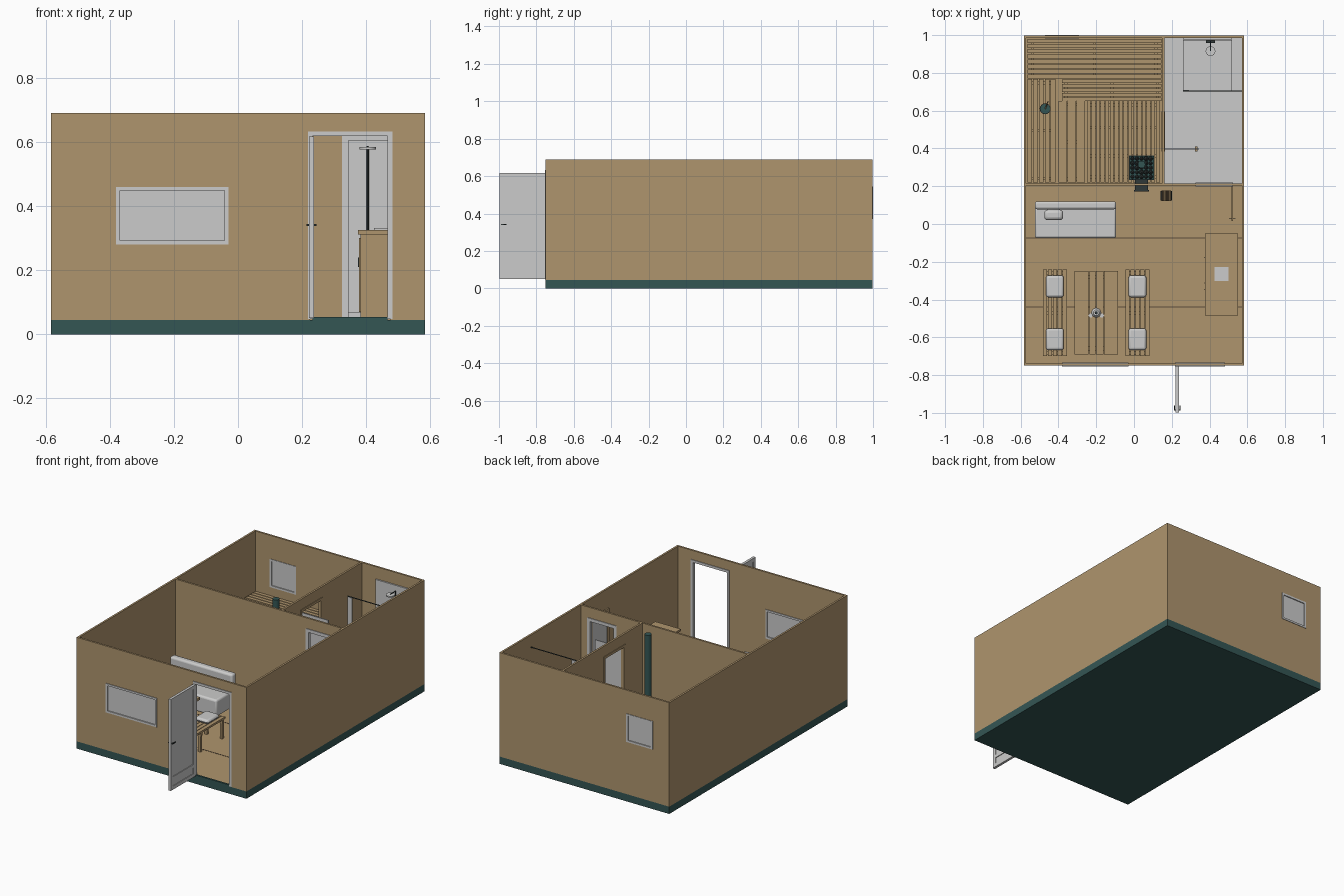
import bpy, bmesh, math, random
from mathutils import Matrix, Vector

if "Cube" in bpy.data.objects:
    bpy.data.objects.remove(bpy.data.objects["Cube"])

random.seed(4)


def material(name, rgb):
    m = bpy.data.materials.new(name)
    m.diffuse_color = (*rgb, 1)
    m.use_nodes = True
    m.node_tree.nodes["Principled BSDF"].inputs["Base Color"].default_value = m.diffuse_color
    return m


WOOD = material("warm wood", (0.43, 0.30, 0.155))
GREY = material("light grey", (0.60, 0.60, 0.595))
TEAL = material("dark teal", (0.034, 0.092, 0.088))
DARK = material("dark metal", (0.03, 0.04, 0.04))
SEAM = material("floor seam", (0.10, 0.07, 0.04))


def finish(name, bm, mat, bevel=0, smooth=False):
    me = bpy.data.meshes.new(name)
    bm.to_mesh(me)
    bm.free()
    me.materials.append(mat)
    ob = bpy.data.objects.new(name, me)
    bpy.context.collection.objects.link(ob)
    if bevel:
        mod = ob.modifiers.new("soft edges", 'BEVEL')
        mod.width, mod.segments = bevel, 3
    if bevel or smooth:
        bpy.context.view_layer.objects.active = ob
        ob.select_set(True)
        bpy.ops.object.shade_smooth_by_angle()
        ob.select_set(False)
    return ob


def boxes(name, mat, *items, bevel=0):
    """Each item is (x0, x1, y0, y1, z0, z1)."""
    bm = bmesh.new()
    for x0, x1, y0, y1, z0, z1 in items:
        mtx = Matrix.Translation(((x0 + x1) / 2, (y0 + y1) / 2, (z0 + z1) / 2))
        mtx = mtx @ Matrix.Diagonal((x1 - x0, y1 - y0, z1 - z0, 1))
        bmesh.ops.create_cube(bm, size=1, matrix=mtx)
    return finish(name, bm, mat, bevel)


def rod(name, mat, a, b, r, r2=None, n=16):
    a, b = Vector(a), Vector(b)
    d = b - a
    bm = bmesh.new()
    mtx = Matrix.Translation((a + b) / 2) @ d.to_track_quat('Z', 'Y').to_matrix().to_4x4()
    bmesh.ops.create_cone(bm, cap_ends=True, segments=n, radius1=r,
                          radius2=r if r2 is None else r2, depth=d.length, matrix=mtx)
    return finish(name, bm, mat, smooth=True)


def span(along_x, a0, a1, t0, t1, z0, z1):
    return (a0, a1, t0, t1, z0, z1) if along_x else (t0, t1, a0, a1, z0, z1)


def wall(name, along_x, a0, a1, t0, t1, openings=()):
    """Wall pieces around openings (start, end, bottom, top)."""
    parts, cur = [], a0
    for s, e, lo, hi in openings:
        parts.append(span(along_x, cur, s, t0, t1, Z0, Z1))
        if lo > Z0:
            parts.append(span(along_x, s, e, t0, t1, Z0, lo))
        parts.append(span(along_x, s, e, t0, t1, hi, Z1))
        cur = e
    parts.append(span(along_x, cur, a1, t0, t1, Z0, Z1))
    boxes(name, WOOD, *parts)


def frame(name, mat, along_x, a0, a1, t0, t1, z0, z1, w, sill=True):
    parts = [span(along_x, a0, a0 + w, t0, t1, z0, z1),
             span(along_x, a1 - w, a1, t0, t1, z0, z1),
             span(along_x, a0 + w, a1 - w, t0, t1, z1 - w, z1)]
    if sill:
        parts.append(span(along_x, a0 + w, a1 - w, t0, t1, z0, z0 + w))
    boxes(name, mat, *parts)


X, Y0, Y1, T = 0.583, -0.75, 0.997, 0.012
Z0, Z1 = 0.045, 0.69

# Foundation and floors
boxes("foundation", TEAL, (-X, X, Y0, Y1, 0, Z0))
boxes("wood_floor", WOOD, (-X + T, X - T, Y0 + T, 0.21, Z0, 0.05),
      (-X + T, 0.155, 0.21, Y1 - T, Z0, 0.05))
boxes("shower_floor", GREY, (0.155, X - T, 0.205, Y1 - T, Z0, 0.05))
boxes("floor_seams", SEAM, *[(-X + T, X - T, y - 0.003, y + 0.003, 0.05, 0.051) for y in (-0.075, -0.44)])

# Walls
wall("front_wall", True, -X, X, Y0, Y0 + T, [(-0.37, -0.04, 0.29, 0.45), (0.225, 0.475, Z0, 0.625)])
wall("back_wall", True, -X, X, Y1 - T, Y1, [(-0.46, -0.30, 0.38, 0.535)])
for name, s in (("left_wall", -1), ("right_wall", 1)):
    x0, x1 = sorted((s * X, s * (X - T)))
    wall(name, False, Y0 + T, Y1 - T, x0, x1)
wall("cross_wall", True, -X + T, X - T, 0.203, 0.215, [(0.33, 0.52, Z0, 0.62)])
wall("partition_wall", False, 0.215, Y1 - T, 0.149, 0.161, [(0.39, 0.59, Z0, 0.62)])

# Windows
frame("front_window_frame", GREY, True, -0.38, -0.03, Y0 - 0.004, Y0 + T + 0.004, 0.28, 0.46, 0.012)
boxes("front_window_pane", GREY, (-0.37, -0.04, Y0 + 0.003, Y0 + 0.009, 0.29, 0.45))
frame("back_window_frame", GREY, True, -0.47, -0.29, Y1 - T - 0.003, Y1 + 0.003, 0.37, 0.545, 0.012)
boxes("back_window_pane", GREY, (-0.46, -0.30, Y1 - 0.009, Y1 - 0.003, 0.38, 0.535))

# Entrance with its open door
frame("entrance_frame", GREY, True, 0.218, 0.482, Y0 - 0.004, Y0 + T + 0.004, 0.048, 0.633, 0.015, False)
boxes("threshold", TEAL, (0.233, 0.467, Y0, Y0 + T, Z0, 0.054))
frame("entrance_door", GREY, False, -0.997, Y0 - 0.004, 0.221, 0.237, 0.05, 0.617, 0.022)
boxes("entrance_door_panel", GREY, (0.225, 0.233, -0.98, -0.77, 0.07, 0.60),
      (0.221, 0.237, -0.98, -0.77, 0.11, 0.13))
boxes("entrance_handle", DARK, (0.213, 0.245, -0.988, -0.982, 0.338, 0.344),
      (0.213, 0.217, -0.988, -0.96, 0.338, 0.344), (0.241, 0.245, -0.988, -0.96, 0.338, 0.344))

# Shower room doorway and open wooden door
frame("shower_doorway_frame", GREY, True, 0.325, 0.525, 0.199, 0.219, 0.05, 0.625, 0.02, False)
frame("shower_room_door", WOOD, False, 0.015, 0.199, 0.515, 0.525, 0.055, 0.61, 0.02)
boxes("shower_door_panel", GREY, (0.518, 0.522, 0.035, 0.18, 0.075, 0.59))
boxes("shower_door_handle", DARK, (0.503, 0.537, 0.028, 0.033, 0.335, 0.341))

# Sauna doorway and open glass door
frame("sauna_doorway_frame", WOOD, False, 0.385, 0.595, 0.145, 0.165, 0.05, 0.625, 0.015, False)
boxes("sauna_glass_door", GREY, (0.165, 0.343, 0.394, 0.400, 0.06, 0.605))
boxes("sauna_door_handle", WOOD, (0.323, 0.335, 0.384, 0.41, 0.32, 0.36))

# Shower
boxes("shower_tray", GREY, (0.26, 0.52, 0.705, 0.975, 0.05, 0.068))
boxes("shower_back_panel", GREY, (0.26, 0.52, 0.976, 0.985, 0.068, 0.615))
boxes("shower_curtain", GREY, (0.26, 0.29, 0.701, 0.709, 0.068, 0.612))
rod("curtain_rail", DARK, (0.26, 0.705, 0.615), (0.571, 0.705, 0.615), 0.003, n=8)
rod("shower_pipe", DARK, (0.405, 0.965, 0.22), (0.405, 0.965, 0.585), 0.004, n=10)
rod("shower_arm", DARK, (0.405, 0.965, 0.585), (0.405, 0.915, 0.585), 0.003, n=8)
rod("shower_head", GREY, (0.405, 0.915, 0.577), (0.405, 0.915, 0.584), 0.026)
boxes("shower_tap", DARK, (0.38, 0.43, 0.958, 0.972, 0.24, 0.252))


# Sauna benches made of evenly spaced slats
def slatted(name, x0, x1, y0, y1, top, count, along_x, fill=0.8, thick=0.012, legs=True):
    lo, hi = (y0, y1) if along_x else (x0, x1)
    a0, a1 = (x0, x1) if along_x else (y0, y1)
    step = (hi - lo) / count
    parts = [span(along_x, a0, a1, lo + i * step, lo + (i + fill) * step, top - thick, top)
             for i in range(count)]
    if legs:
        for k in (0.04, 0.5, 0.96):
            c = a0 + (a1 - a0) * k
            parts.append(span(along_x, c - 0.008, c + 0.008, lo, hi - step * 0.2, top - thick - 0.02, top - thick))
            for b in (lo + 0.002, hi - step * 0.2 - 0.018):
                parts.append(span(along_x, c - 0.008, c + 0.008, b, b + 0.016, 0.05, top - thick - 0.02))
    boxes(name, WOOD, *parts)


slatted("upper_back_bench", -0.565, 0.145, 0.77, 0.985, 0.32, 8, True)
slatted("upper_side_bench", -0.565, -0.41, 0.22, 0.768, 0.32, 5, False)
slatted("lower_back_bench", -0.38, 0.145, 0.65, 0.77, 0.18, 5, True)
slatted("lower_side_bench", -0.40, -0.255, 0.22, 0.65, 0.18, 3, False, 0.93)
slatted("floor_duckboard", -0.25, 0.14, 0.22, 0.65, 0.068, 16, False, 0.85, 0.008, False)
boxes("duckboard_battens", WOOD, *[(-0.25, 0.137, y - 0.008, y + 0.008, 0.05, 0.06) for y in (0.25, 0.36, 0.51, 0.63)])

# Water bucket with ladle
rod("bucket", DARK, (-0.47, 0.61, 0.32), (-0.47, 0.61, 0.365), 0.024, 0.029)
rod("bucket_water", TEAL, (-0.47, 0.61, 0.365), (-0.47, 0.61, 0.367), 0.025)
rod("ladle", WOOD, (-0.47, 0.61, 0.365), (-0.455, 0.65, 0.395), 0.003, n=8)

# Stove with stones, chimney and fire mouth through the wall
boxes("stove_body", TEAL, (-0.025, 0.105, 0.235, 0.36, 0.07, 0.24))
frame("stove_rim", DARK, True, -0.027, 0.107, 0.233, 0.362, 0.05, 0.075, 0.015)
bm = bmesh.new()
for i in range(5):
    for j in range(5):
        p = (-0.008 + i * 0.024, 0.25 + j * 0.024, 0.24 + random.uniform(0, 0.012))
        bmesh.ops.create_icosphere(bm, subdivisions=1, radius=random.uniform(0.011, 0.015),
                                   matrix=Matrix.Translation(p))
finish("stove_stones", bm, DARK)
rod("chimney", TEAL, (0.04, 0.315, 0.24), (0.04, 0.315, 0.69), 0.02)
boxes("fire_mouth", DARK, (0.005, 0.075, 0.18, 0.24, 0.09, 0.17), (0.0, 0.08, 0.172, 0.18, 0.085, 0.175))

# Firewood rack
boxes("firewood_rack", DARK, (0.14, 0.20, 0.125, 0.175, 0.05, 0.06),
      (0.14, 0.144, 0.125, 0.175, 0.06, 0.12), (0.196, 0.20, 0.125, 0.175, 0.06, 0.12))
for i in range(4):
    for k in range(3):
        c = (0.151 + i * 0.0127, 0.07 + k * 0.015)
        rod("firewood_log", WOOD if i % 2 else SEAM, (c[0], 0.122, c[1]), (c[0], 0.178, c[1]), 0.0062, n=8)

# Sofa with pillow
boxes("sofa_seat", GREY, (-0.525, -0.095, -0.075, 0.09, 0.065, 0.17), bevel=0.012)
boxes("sofa_back", GREY, (-0.525, -0.095, 0.078, 0.12, 0.065, 0.27), bevel=0.012)
boxes("sofa_pillow", GREY, (-0.475, -0.375, 0.02, 0.076, 0.17, 0.225), bevel=0.018)

# Dining table, benches and seat cushions
table_x = [(-0.315, -0.24), (-0.236, -0.204), (-0.2, -0.162), (-0.158, -0.085)]
boxes("table_top", WOOD, *[(a, b, -0.69, -0.25, 0.245, 0.26) for a, b in table_x])
boxes("table_legs", WOOD, *[(x, x + 0.022, y, y + 0.022, 0.05, 0.245) for x in (-0.30, -0.122) for y in (-0.67, -0.292)],
      *[(-0.30, -0.10, y, y + 0.022, 0.225, 0.245) for y in (-0.67, -0.292)])
for side, x in (("left", -0.482), ("right", -0.045)):
    slatted(side + "_bench", x, x + 0.13, -0.70, -0.24, 0.18, 5, False, 0.86)
    for y in (-0.33, -0.61):
        cx = x + 0.063
        boxes(side + "_cushion", GREY, (cx - 0.047, cx + 0.047, y - 0.058, y + 0.058, 0.18, 0.206), bevel=0.013)

# Lamp on the table
rod("lamp_base", GREY, (-0.2, -0.47, 0.26), (-0.2, -0.47, 0.275), 0.025, 0.015)
rod("lamp_stem", DARK, (-0.2, -0.47, 0.275), (-0.2, -0.47, 0.315), 0.008)
for s in (-1, 1):
    rod("lamp_dish", GREY, (-0.2 + s * 0.03, -0.485, 0.26), (-0.2 + s * 0.03, -0.485, 0.267), 0.011)

# Kitchen counter with sink
boxes("counter_body", WOOD, (0.382, 0.55, -0.475, -0.06, 0.05, 0.312))
boxes("counter_top", WOOD, (0.375, 0.55, -0.485, -0.05, 0.312, 0.325))
boxes("counter_doors", WOOD, *[(0.378, 0.382, y, y + 0.125, 0.07, 0.30) for y in (-0.465, -0.33, -0.195)])
boxes("counter_handles", DARK, *[(0.374, 0.378, y, y + 0.006, 0.21, 0.24) for y in (-0.35, -0.315, -0.18)])
boxes("sink", GREY, (0.425, 0.50, -0.302, -0.228, 0.325, 0.332))
